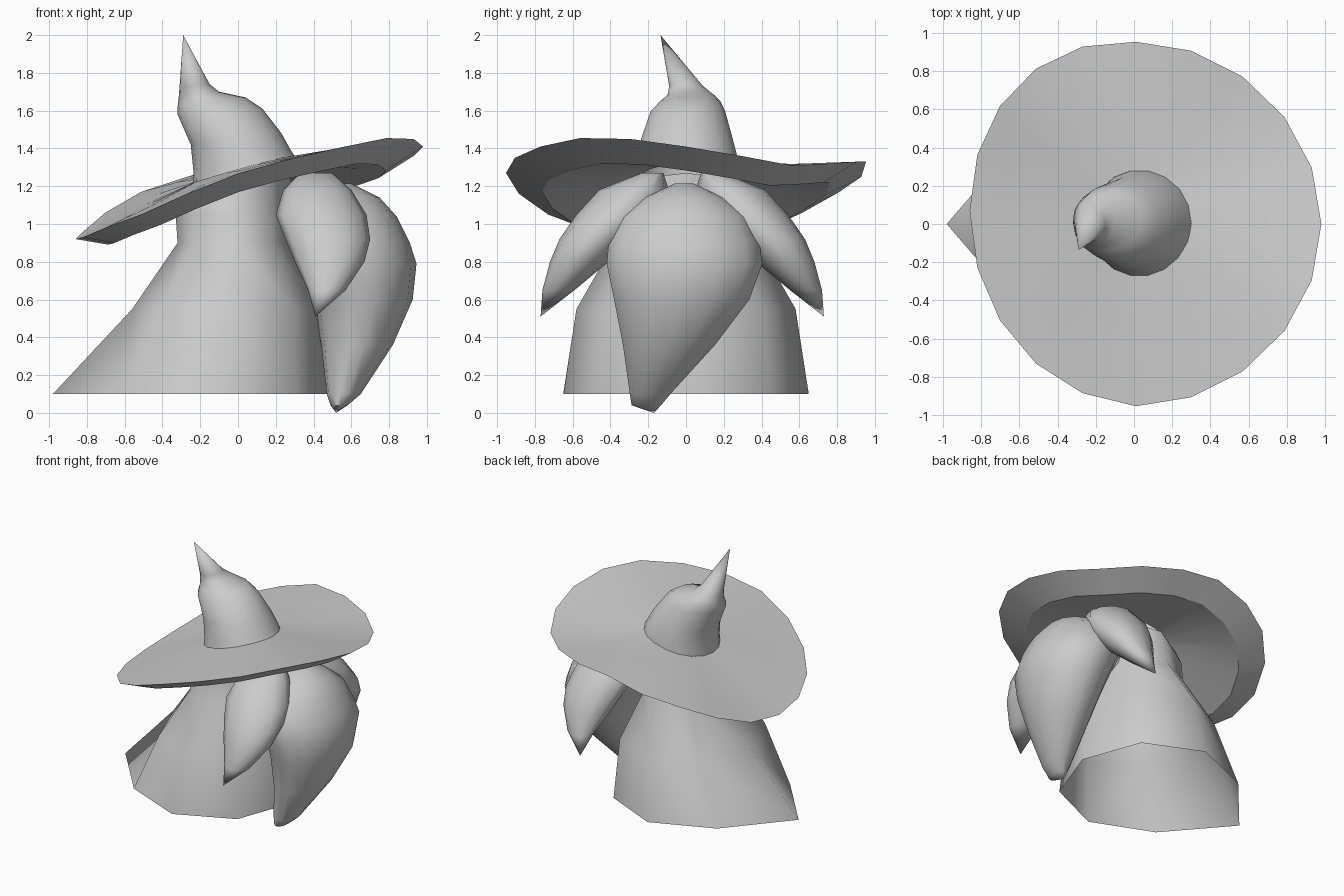
import bpy, bmesh
from math import cos, sin, pi, radians

if "Cube" in bpy.data.objects:
    bpy.data.objects.remove(bpy.data.objects["Cube"])


def skin(name, rings, angle=60, cap_start=False, cap_end=False, loop=False):
    """Bridge equal-length rings of points into one smooth-shaded object."""
    bm = bmesh.new()
    vr = [[bm.verts.new(p) for p in ring] for ring in rings]
    pairs = list(zip(vr, vr[1:]))
    if loop:
        pairs.append((vr[-1], vr[0]))
    for a, b in pairs:
        n = len(a)
        for i in range(n):
            j = (i + 1) % n
            bm.faces.new((a[i], a[j], b[j], b[i]))
    if cap_start:
        bm.faces.new(vr[0])
    if cap_end:
        bm.faces.new(vr[-1])
    bmesh.ops.remove_doubles(bm, verts=bm.verts, dist=0.0005)
    bmesh.ops.recalc_face_normals(bm, faces=bm.faces)
    me = bpy.data.meshes.new(name)
    bm.to_mesh(me)
    bm.free()
    ob = bpy.data.objects.new(name, me)
    bpy.context.collection.objects.link(ob)
    bpy.ops.object.select_all(action='DESELECT')
    ob.select_set(True)
    bpy.context.view_layer.objects.active = ob
    bpy.ops.object.shade_smooth_by_angle(angle=radians(angle))
    return ob


def oval(x0, x1, y0, y1, z0, z1, n):
    """Oval ring filling the given extents; z runs from z0 at x0 to z1 at x1."""
    pts = []
    for i in range(n):
        c, s = cos(2 * pi * i / n), sin(2 * pi * i / n)
        t = (1 + c) / 2
        pts.append((x0 + (x1 - x0) * t, (y0 + y1) / 2 + (y1 - y0) / 2 * s,
                    z0 + (z1 - z0) * t))
    return pts


# Cloak: open eight-sided skirt drawn out to a point at the back
def cloak_ring(back, front, width, z, mid, diag, tilt=0):
    half = [(diag * back, .7 * width), (mid, width), (.65 * front, .7 * width)]
    pts = [(back, 0)] + half + [(front, 0)] + [(x, -y) for x, y in half[::-1]]
    return [(x, y, z + tilt * x) for x, y in pts]


skin("cloak", [
    cloak_ring(-.98, .48, .65, .10, -.12, .60),
    cloak_ring(-.56, .45, .58, .55, -.06, .72),
    cloak_ring(-.32, .28, .38, .90, 0, .72),
    cloak_ring(-.33, .28, .35, 1.05, 0, .72),
    cloak_ring(-.30, .28, .30, 1.20, 0, .72, .25)], cap_end=True)

# Hat brim: wavy tilted rim, lower lip ring, hollow underside
rim_z = [1.41, 1.36, 1.31, 1.32, 1.33, 1.33, 1.25, 1.17, 1.06, .96,
         .92, .93, .98, 1.05, 1.16, 1.27, 1.35, 1.41, 1.455, 1.45]


def brim_ring(scale, wave, drop, slope=0.0, base=1.2):
    pts = []
    for i, z in enumerate(rim_z):
        c, s = cos(2 * pi * i / len(rim_z)), sin(2 * pi * i / len(rim_z))
        x = scale * (.06 + .92 * c - .05 * s * s)
        y = scale * (.953 * s + .07 * max(0, -c))
        pts.append((x, y, base + wave * (z - 1.2) + slope * x - drop))
    return pts


skin("hat_brim", [
    brim_ring(.25, 0, 0, .28, 1.29),
    brim_ring(.62, .6, -.04),
    brim_ring(1, 1, 0),
    brim_ring(.8, .8, .085),
    brim_ring(.25, 0, 0, .28, 1.25)], angle=30, loop=True)

# Hat crown: slumped cone with a kinked tip
crown = [(-.24, .30, -.28, .285, 1.18, 1.36),
         (-.235, .28, -.265, .28, 1.27, 1.39),
         (-.25, .23, -.24, .25, 1.42, 1.48),
         (-.32, .13, -.19, .21, 1.58, 1.61),
         (-.32, .04, -.14, .185, 1.62, 1.67),
         (-.315, -.10, -.10, .15, 1.66, 1.70),
         (-.31, -.15, -.09, .09, 1.72, 1.74),
         (-.29, -.29, -.135, -.135, 2, 2)]
skin("hat_crown", [oval(*r, 18) for r in crown])

# Beard: full lobe swept to a tip at one side
beard = [(.45, .60, -.06, .04, 1.215),
         (.36, .75, -.22, .20, 1.14),
         (.28, .84, -.36, .34, 1.04),
         (.25, .91, -.42, .40, .90),
         (.33, .945, -.43, .415, .79),
         (.40, .925, -.39, .345, .60),
         (.44, .82, -.34, .16, .36),
         (.47, .65, -.30, -.08, .10),
         (.49, .58, -.29, -.13, .04),
         (.52, .52, -.17, -.17, 0)]
skin("beard", [oval(*r, r[4], 14) for r in beard], cap_start=True)

# Moustache lobes: mirrored drooping teardrops, one set slightly further out
lobe = [(.33, .50, .08, .20, 1.27),
        (.24, .60, .05, .42, 1.18),
        (.20, .68, .12, .54, 1.05),
        (.25, .70, .25, .63, .92),
        (.30, .67, .37, .68, .80),
        (.37, .57, .55, .72, .65),
        (.41, .41, .73, .73, .51)]
for side, shift, label in ((-1, .04, "right"), (1, 0, "left")):
    skin("moustache_" + label,
         [[(x, (y + shift) * side, z) for x, y, z in oval(*r, r[4], 12)]
          for r in lobe], cap_start=True)
